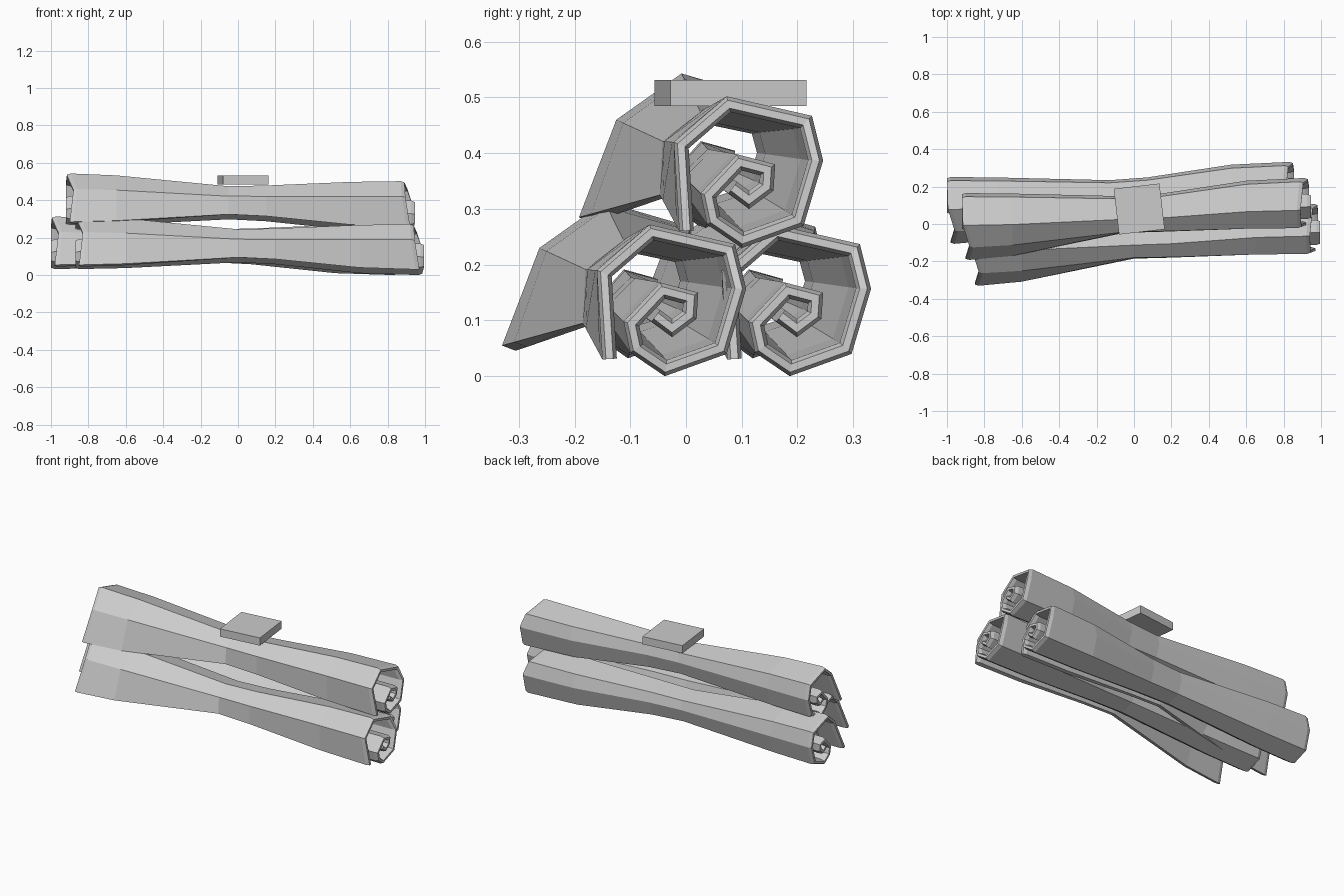
import bpy, bmesh
from mathutils import Vector, Matrix

if "Cube" in bpy.data.objects:
    bpy.data.objects.remove(bpy.data.objects["Cube"], do_unlink=True)

grey = bpy.data.materials.new("plain_grey")
grey.use_nodes = True
grey.diffuse_color = (0.6, 0.6, 0.6, 1)
grey.node_tree.nodes["Principled BSDF"].inputs["Base Color"].default_value = (0.6, 0.6, 0.6, 1)

# Rolled sheet cross-section (y, z), from the free edge inwards
spiral = [Vector(p) for p in (
    (-.15, .03), (-.16, .19), (-.065, .272), (.088, .237), (.108, .157),
    (.073, .04), (-.038, 0), (-.10, .042), (-.112, .098), (-.046, .168),
    (.022, .15), (.019, .103), (-.025, .07), (-.062, .098))]
# Pinched middle, and far end with a flared flap
middle = [Vector((-.18 + (p.x + .16) * .71, .068 + p.y * .65)) for p in spiral]
middle[0] = Vector((-.185, .095))
flared = [Vector((p.x * .9 - .07, .032 + p.y * .95)) for p in spiral]
flared[:4] = [Vector(p) for p in ((-.33, .055), (-.263, .23), (-.146, .313), (.008, .268))]

# Slightly uneven sheet ends, one x per profile point
n = len(spiral)
right_x = [.97, .945, .94, .955, .98, .985, .985] + [.995] * (n - 7)
left_x = [-.85, -.83, -.865] + [-.87] * (n - 3)


def blend(a, b, t):
    return [p.lerp(q, t) for p, q in zip(a, b)]


def offset(path, d):
    """Shift an open path inwards with mitred corners."""
    out = []
    for i, p in enumerate(path):
        dirs = []
        if i:
            dirs.append((p - path[i - 1]).normalized())
        if i < len(path) - 1:
            dirs.append((path[i + 1] - p).normalized())
        normals = [Vector((v.y, -v.x)) for v in dirs]
        m = sum(normals, Vector((0, 0))).normalized()
        out.append(p + m * d / max(m.dot(normals[0]), .5))
    return out


def scroll_mesh():
    bm = bmesh.new()
    inset = .02
    # Each station: x per point, path, thickness, chamfer
    stations = [
        (left_x, flared, .026, .25),
        ([x + inset for x in left_x], flared, .026, 0),
        ([-.6] * n, blend(middle, flared, .85), .025, 0),
        ([0] * n, middle, .02, 0),
        ([.2] * n, blend(middle, spiral, .15), .02, 0),
        ([.65] * n, blend(middle, spiral, .85), .025, 0),
        ([x - inset for x in right_x], spiral, .026, 0),
        (right_x, spiral, .026, .25)]
    rings = []
    for xs, path, thick, cut in stations:
        outer = offset(path, thick * cut)
        inner = offset(path, thick * (1 - cut))
        pts = list(zip(xs, outer)) + list(zip(xs, inner))[::-1]
        rings.append([bm.verts.new((x, p.x, p.y)) for x, p in pts])
    size = 2 * n
    for a, b in zip(rings, rings[1:]):
        for i in range(size):
            j = (i + 1) % size
            bm.faces.new((a[i], a[j], b[j], b[i]))
    for ring in (rings[0], rings[-1]):
        for i in range(n - 1):
            bm.faces.new((ring[i], ring[i + 1], ring[size - 2 - i], ring[size - 1 - i]))
    bmesh.ops.recalc_face_normals(bm, faces=bm.faces)
    return finish(bm, "rolled_sheet")


def finish(bm, name):
    mesh = bpy.data.meshes.new(name)
    bm.to_mesh(mesh)
    bm.free()
    mesh.materials.append(grey)
    return mesh


def place(name, mesh, location):
    ob = bpy.data.objects.new(name, mesh)
    ob.location = location
    bpy.context.collection.objects.link(ob)
    return ob


# Three stacked scrolls share one mesh
roll = scroll_mesh()
for name, loc in (("front_scroll", (0, 0, 0)),
                  ("top_scroll", (-.05, .138, .23)),
                  ("back_scroll", (-.13, .224, 0))):
    place(name, roll, loc)

# Small square tag above the bundle
bm = bmesh.new()
bmesh.ops.create_cube(bm, size=1, matrix=Matrix.Diagonal((.246, .246, .046, 1)))
tag = place("square_tag", finish(bm, "square_tag"), (.028, .08, .508))
tag.rotation_euler.z = .115
